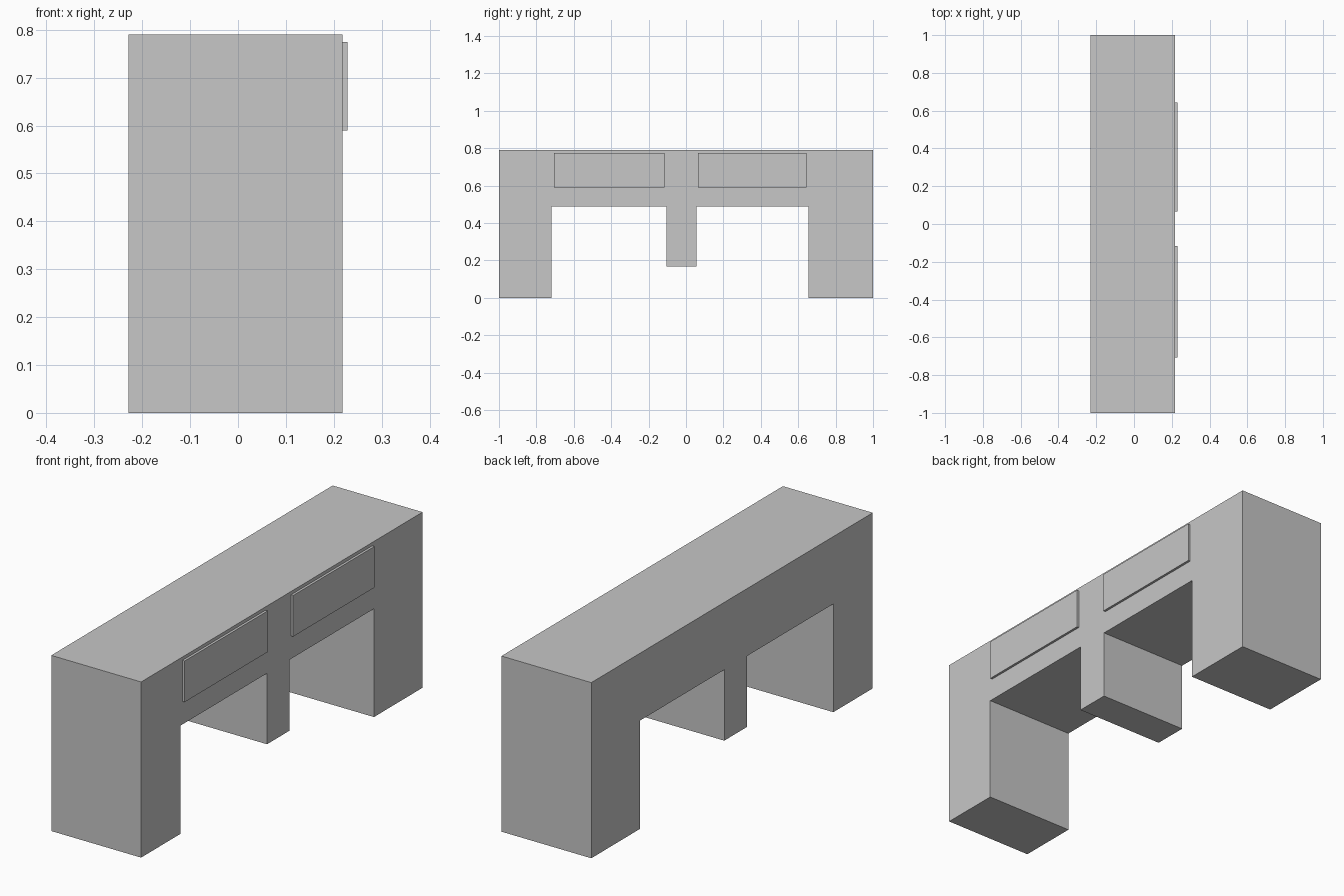
import bpy
import bmesh

if "Cube" in bpy.data.objects:
    bpy.data.objects.remove(bpy.data.objects["Cube"], do_unlink=True)

grey = bpy.data.materials.new("light_grey")
grey.use_nodes = True
colour = (0.57, 0.57, 0.57, 1)
grey.diffuse_color = colour
grey.node_tree.nodes["Principled BSDF"].inputs["Base Color"].default_value = colour


def extrude_profile(name, profile, x0, x1):
    """Extrude a (y, z) outline along x into a closed solid."""
    bm = bmesh.new()
    face = bm.faces.new([bm.verts.new((x0, y, z)) for y, z in profile])
    result = bmesh.ops.extrude_face_region(bm, geom=[face])
    moved = [v for v in result["geom"] if isinstance(v, bmesh.types.BMVert)]
    bmesh.ops.translate(bm, verts=moved, vec=(x1 - x0, 0, 0))
    bmesh.ops.recalc_face_normals(bm, faces=bm.faces)
    mesh = bpy.data.meshes.new(name)
    bm.to_mesh(mesh)
    bm.free()
    mesh.materials.append(grey)
    obj = bpy.data.objects.new(name, mesh)
    bpy.context.collection.objects.link(obj)
    return obj


BACK, FACE, PANEL = -0.229, 0.218, 0.229
TOP, BEAM, STUB = 0.79, 0.487, 0.168

# Beam with two end legs and a short hanging centre block
frame = [(-1, 0), (-0.72, 0), (-0.72, BEAM), (-0.105, BEAM),
         (-0.105, STUB), (0.055, STUB), (0.055, BEAM), (0.655, BEAM),
         (0.655, 0), (1, 0), (1, TOP), (-1, TOP)]
extrude_profile("frame", frame, BACK, FACE)

# Raised rectangular panels above the two openings
for name, y0, y1 in (("front_panel", -0.706, -0.116), ("rear_panel", 0.065, 0.643)):
    z0, z1 = 0.59, 0.775
    extrude_profile(name, [(y0, z0), (y1, z0), (y1, z1), (y0, z1)], FACE - 0.01, PANEL)
